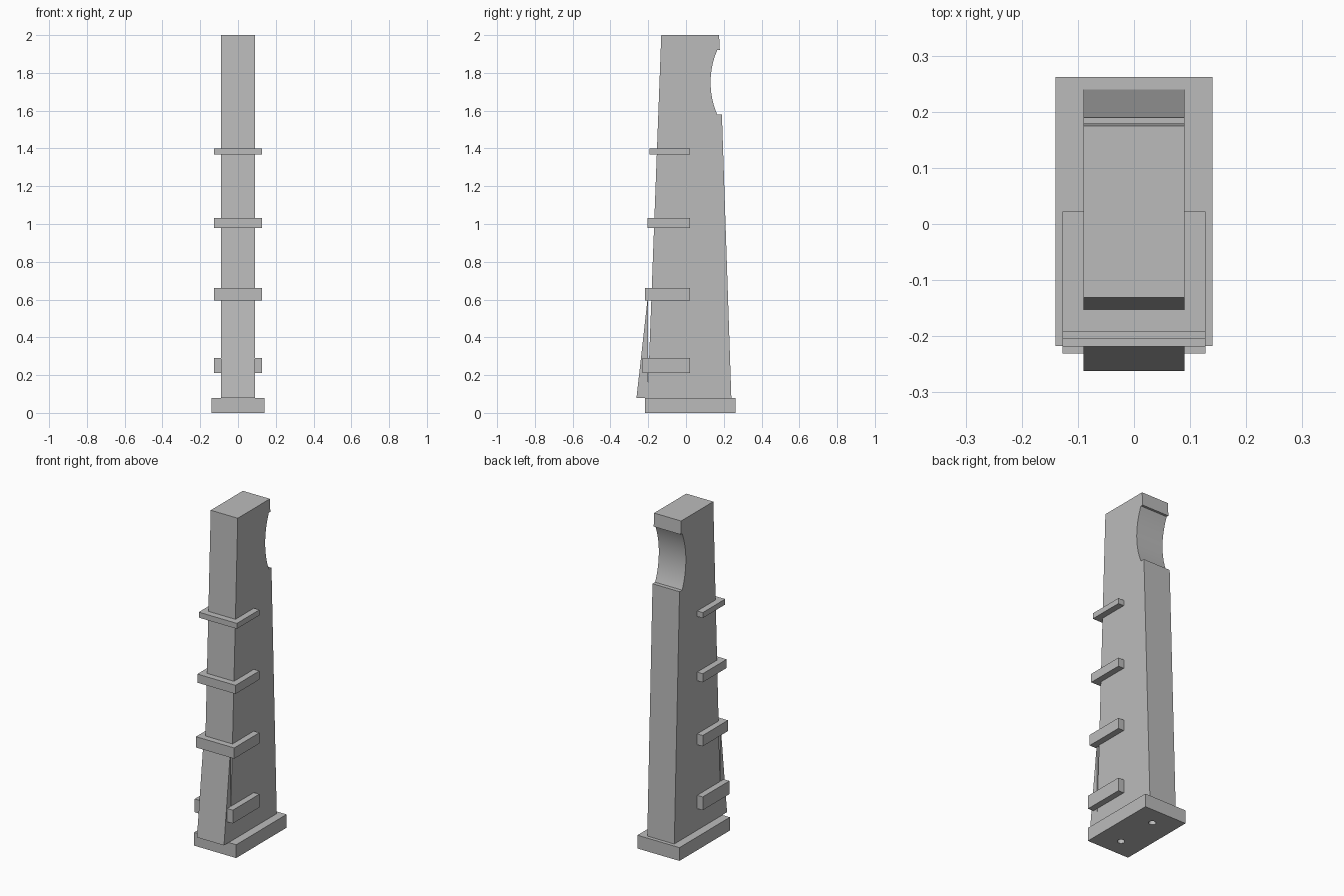
import bpy, bmesh, math

cube = bpy.data.objects.get("Cube")
if cube:
    bpy.data.objects.remove(cube, do_unlink=True)

# Single grey material
grey = bpy.data.materials.new("plain grey")
grey.use_nodes = True
GREY = (0.5, 0.5, 0.5, 1)
grey.diffuse_color = GREY
grey.node_tree.nodes["Principled BSDF"].inputs["Base Color"].default_value = GREY


def extrude_profile(name, points, half_width):
    """Side profile of (y, z) points extruded symmetrically along x."""
    bm = bmesh.new()
    face = bm.faces.new([bm.verts.new((-half_width, y, z)) for y, z in points])
    out = bmesh.ops.extrude_face_region(bm, geom=[face])
    moved = [v for v in out["geom"] if isinstance(v, bmesh.types.BMVert)]
    bmesh.ops.translate(bm, verts=moved, vec=(2 * half_width, 0, 0))
    bmesh.ops.recalc_face_normals(bm, faces=bm.faces)
    mesh = bpy.data.meshes.new(name)
    bm.to_mesh(mesh)
    bm.free()
    mesh.materials.append(grey)
    obj = bpy.data.objects.new(name, mesh)
    bpy.context.collection.objects.link(obj)
    return obj


def block(name, half_width, y0, y1, z0, z1):
    return extrude_profile(name, [(y0, z0), (y1, z0), (y1, z1), (y0, z1)], half_width)


def activate(obj):
    bpy.ops.object.select_all(action="DESELECT")
    obj.select_set(True)
    bpy.context.view_layer.objects.active = obj


BASE_TOP = 0.08
BODY_HALF = 0.09

# Tapered body with a curved hollow high on the back
radius, hollow_z, hollow_y = 0.43, 1.75, 0.13
sweep, steps = math.asin(0.17 / radius), 20
arc = []
for i in range(steps + 1):
    a = -sweep + 2 * sweep * i / steps
    arc.append((hollow_y + radius * (1 - math.cos(a)), hollow_z + radius * math.sin(a)))
profile = [(-0.203, BASE_TOP), (0.24, BASE_TOP), (0.19, arc[0][1])]
profile += arc + [(0.179, arc[-1][1]), (0.175, 2), (-0.131, 2)]
body = extrude_profile("tower_body", profile, BODY_HALF)
activate(body)
bpy.ops.object.shade_smooth_by_angle(angle=math.radians(15))

# Sloping wedge leaning on the front foot
extrude_profile("front_wedge", [(-0.262, BASE_TOP), (-0.2, BASE_TOP), (-0.2, 0.635)], BODY_HALF)

# Bands that wrap the front and sides, thicker toward the ground
bands = [(-0.231, 0.21, 0.29), (-0.218, 0.595, 0.66),
         (-0.205, 0.98, 1.032), (-0.192, 1.367, 1.4)]
for i, (front, low, high) in enumerate(bands):
    block(f"band_{i + 1}", 0.127, front, 0.022, low, high)

# Base plate with two round holes underneath
base = block("base_plate", 0.14, -0.217, 0.262, 0, BASE_TOP)
for y in (-0.108, 0.152):
    bpy.ops.mesh.primitive_cylinder_add(vertices=32, radius=0.02, depth=0.3, location=(0, y, 0.04))
    cutter = bpy.context.object
    cutter.name = "hole_cutter"
    cutter.hide_render = True
    cutter.data.materials.append(grey)
    cut = base.modifiers.new("hole", "BOOLEAN")
    cut.operation = "DIFFERENCE"
    cut.solver = "EXACT"
    cut.object = cutter
    activate(base)
    bpy.ops.object.modifier_apply(modifier=cut.name)
    bpy.data.objects.remove(cutter, do_unlink=True)
activate(base)
bpy.ops.object.shade_smooth_by_angle(angle=math.radians(30))
